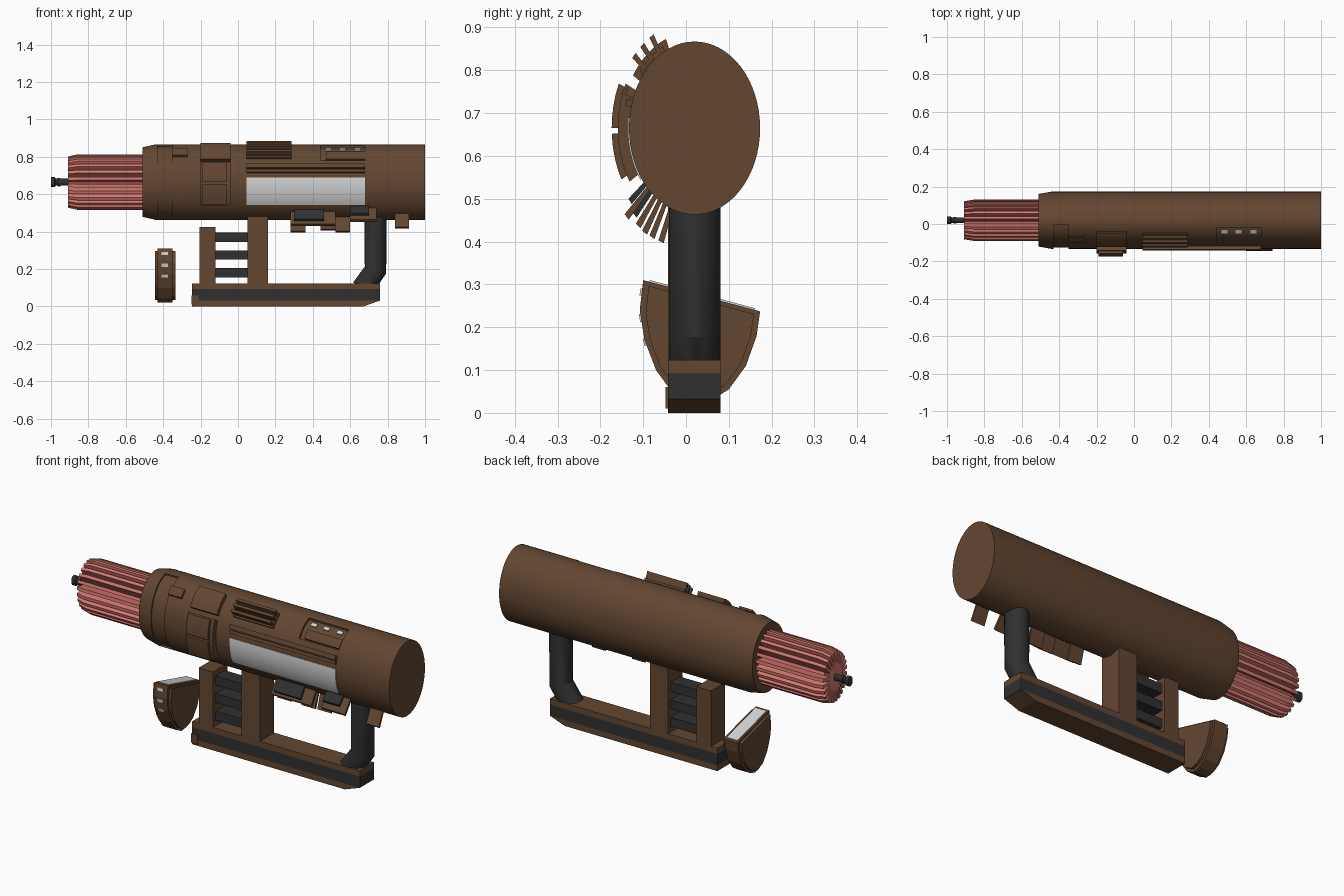
import bpy, bmesh, math
from mathutils import Vector

if "Cube" in bpy.data.objects:
    bpy.data.objects.remove(bpy.data.objects["Cube"])

CY, CZ, RY, RZ = 0.02, 0.665, 0.153, 0.202   # body axis and elliptical radii


def material(name, rgb):
    m = bpy.data.materials.new(name)
    m.diffuse_color = (*rgb, 1)
    m.use_nodes = True
    m.node_tree.nodes["Principled BSDF"].inputs["Base Color"].default_value = m.diffuse_color
    return m


BROWN = material("brown", (0.125, 0.062, 0.031))
DARK = material("charcoal", (0.030, 0.030, 0.031))
PINK = material("coral", (0.68, 0.19, 0.165))
LIGHT = material("light_grey", (0.66, 0.66, 0.66))


def finish(name, bm, mat, smooth=False):
    bmesh.ops.recalc_face_normals(bm, faces=bm.faces)
    me = bpy.data.meshes.new(name)
    bm.to_mesh(me)
    bm.free()
    ob = bpy.data.objects.new(name, me)
    bpy.context.collection.objects.link(ob)
    me.materials.append(mat)
    if smooth:
        smooth_object(ob)
    return ob


def select(ob):
    bpy.ops.object.select_all(action='DESELECT')
    ob.select_set(True)
    bpy.context.view_layer.objects.active = ob


def smooth_object(ob):
    select(ob)
    bpy.ops.object.shade_smooth_by_angle(angle=math.radians(30))


def loft(bm, rings, closed=False):
    """Skin equal-length point rings; cap the ends unless closed."""
    vs = [[bm.verts.new(p) for p in r] for r in rings]
    n = len(vs[0])
    for i in range(len(vs) - (0 if closed else 1)):
        a, b = vs[i], vs[(i + 1) % len(vs)]
        for k in range(n):
            bm.faces.new((a[k], a[(k + 1) % n], b[(k + 1) % n], b[k]))
    if not closed:
        bm.faces.new(vs[0])
        bm.faces.new(vs[-1])


def prism(name, pts, axis, lo, hi, mat):
    """Extrude a 2D outline along x (yz points) or y (xz points)."""
    def put(p, t):
        return (t, p[0], p[1]) if axis == 'x' else (p[0], t, p[1])
    bm = bmesh.new()
    loft(bm, [[put(p, t) for p in pts] for t in (lo, hi)])
    return finish(name, bm, mat)


def box(name, x0, x1, y0, y1, z0, z1, mat):
    return prism(name, [(x0, z0), (x1, z0), (x1, z1), (x0, z1)], 'y', y0, y1, mat)


def ell(x, deg, s, ry=RY, rz=RZ):
    a = math.radians(deg)
    return (x, CY + ry * s * math.cos(a), CZ + rz * s * math.sin(a))


def lathe(name, profile, mat, ry=RY, rz=RZ, segs=64):
    bm = bmesh.new()
    loft(bm, [[ell(x, 360 * k / segs, s, ry, rz) for k in range(segs)] for x, s in profile])
    return finish(name, bm, mat, True)


def arc_plate(name, x0, x1, a0, a1, s0, s1, mat):
    """Curved plate hugging the body between two angles (90 top, 180 front)."""
    n = max(1, int((a1 - a0) / 5))
    bm = bmesh.new()
    loft(bm, [[ell(x0, a, s0), ell(x1, a, s0), ell(x1, a, s1), ell(x0, a, s1)]
              for a in [a0 + (a1 - a0) * k / n for k in range(n + 1)]])
    return finish(name, bm, mat, n > 3)


# Main body with recesses cut in the front side
body = lathe("body", [(-0.51, 0.92), (-0.44, 1), (1.0, 1)], BROWN)
for args in [(-0.43, -0.35, 100, 243, 0.955, 1.1), (0.44, 0.68, 105, 145, 0.94, 1.1)]:
    cutter = arc_plate("recess_cutter", *args, BROWN)
    cutter.hide_render = True
    mod = body.modifiers.new("recess", 'BOOLEAN')
    mod.operation, mod.solver, mod.object = 'DIFFERENCE', 'EXACT', cutter
    select(body)
    bpy.ops.object.modifier_apply(modifier=mod.name)
    bpy.data.objects.remove(cutter)
smooth_object(body)

# Barrel made of radial fins
bm = bmesh.new()
FINS = 24
for k in range(FINS):
    a = 2 * math.pi * (k + 0.5) / FINS
    c, s, h = math.cos(a), math.sin(a), 0.06
    rings = []
    for t in (-h, h):
        rings.append([(x, CY + 0.11 * (r * c - t * s), CZ + 0.148 * (r * s + t * c))
                      for x, r in [(-0.91, 0.12), (-0.91, 0.92), (-0.86, 1), (-0.5, 1), (-0.5, 0.12)]])
    loft(bm, rings)
finish("barrel_fins", bm, PINK)

# Nozzle rod with rings
lathe("nozzle", [(-1.0, 0.027), (-0.98, 0.027), (-0.975, 0.019), (-0.965, 0.019), (-0.963, 0.023),
                 (-0.95, 0.023), (-0.948, 0.018), (-0.5, 0.018)], DARK, 0.75, 1.0, 20)

# Front panel and side rail
arc_plate("front_panel", 0.045, 0.68, 173, 216, 0.98, 1.02, LIGHT)
arc_plate("rail_upper", 0.045, 0.68, 154, 160, 0.98, 1.13, BROWN)
arc_plate("rail_lower", 0.045, 0.68, 161.5, 166, 0.98, 1.09, BROWN)

# Clamp plates
arc_plate("clamp_base", -0.2, -0.04, 154, 212, 0.98, 1.17, BROWN)
arc_plate("clamp_cap_upper", -0.19, -0.06, 156, 180, 1.1, 1.265, BROWN)
arc_plate("clamp_cap_lower", -0.19, -0.06, 183, 208, 1.1, 1.265, BROWN)
arc_plate("clamp_top", -0.2, -0.04, 113, 147, 0.98, 1.12, BROWN)
arc_plate("collar_latch", -0.35, -0.27, 124, 138, 0.98, 1.07, BROWN)

# Cooling ribs on the upper front
for a in (120, 128, 136):
    arc_plate("cooling_rib", 0.045, 0.285, a, a + 3.5, 0.98, 1.25, BROWN)
arc_plate("cooling_rib_base", 0.045, 0.285, 117, 142, 0.98, 1.06, BROWN)

# Indicator recess contents
arc_plate("indicator_ledge", 0.47, 0.68, 128, 143, 0.92, 1.02, BROWN)
for x in (0.485, 0.56, 0.64):
    arc_plate("indicator_light", x - 0.016, x + 0.016, 111, 118, 0.93, 0.97, LIGHT)

# Radial fins below the body
for x0, x1, a, s, mat in [(0.28, 0.36, 247, 1.41, BROWN), (0.44, 0.52, 241, 1.42, BROWN),
                          (0.52, 0.60, 247, 1.41, BROWN), (0.28, 0.52, 231, 1.42, BROWN),
                          (0.60, 0.74, 223, 1.46, BROWN), (0.84, 0.915, 236, 1.43, BROWN),
                          (0.30, 0.46, 226, 1.36, DARK), (0.60, 0.70, 219, 1.3, DARK)]:
    arc_plate("lower_fin", x0, x1, a, a + 3.5, 0.95, s, mat)

# Base rail: brown, charcoal, brown layers
Y0, Y1 = -0.042, 0.081
prism("base_bottom", [(-0.245, 0), (0.67, 0), (0.76, 0.032), (-0.245, 0.032)], 'y', Y0, Y1, BROWN)
box("base_stripe", -0.245, 0.76, Y0, Y1, 0.032, 0.093, DARK)
box("base_top", -0.245, 0.76, Y0, Y1, 0.093, 0.124, BROWN)
box("base_clip", -0.248, -0.21, Y0 - 0.006, Y0 + 0.02, 0.01, 0.06, BROWN)

# Posts with rungs between
box("front_post", -0.206, -0.12, Y0, Y1, 0.12, 0.425, BROWN)
box("main_post", 0.05, 0.16, Y0, Y1, 0.12, 0.50, BROWN)
for z in (0.18, 0.275, 0.37):
    box("grip_rung", -0.13, 0.06, -0.02, 0.06, z - 0.025, z + 0.025, DARK)

# Bent rear tube
cu = bpy.data.curves.new("rear_tube", 'CURVE')
cu.dimensions = '3D'
cu.bevel_depth, cu.bevel_resolution, cu.use_fill_caps = 0.06, 6, True
sp = cu.splines.new('POLY')
path = [(0.735, 0.52), (0.735, 0.195), (0.665, 0.095)]
sp.points.add(len(path) - 1)
for p, (x, z) in zip(sp.points, path):
    p.co = (x, CY, z, 1)
tube = bpy.data.objects.new("rear_tube", cu)
bpy.context.collection.objects.link(tube)
cu.materials.append(DARK)
select(tube)
bpy.ops.object.convert(target='MESH')
smooth_object(bpy.context.object)

# Detached half-round magazine with wider inset sides
outline = [(-0.1, 0.31), (-0.108, 0.24), (-0.097, 0.17), (-0.07, 0.10), (-0.03, 0.045), (0.02, 0.02),
           (0.06, 0.03), (0.10, 0.055), (0.14, 0.11), (0.165, 0.18), (0.173, 0.237)]
inner = [(0.03 + (y - 0.03) * 0.9, 0.175 + (z - 0.175) * 0.9) for y, z in outline]
prism("magazine", outline, 'x', -0.43, -0.35, BROWN)
prism("magazine_sides", inner, 'x', -0.445, -0.335, BROWN)


def strip(name, a, b, x0, x1):
    """Thin light plate laid on an edge of the magazine."""
    a, b = Vector(a), Vector(b)
    d = (b - a).normalized()
    n = Vector((-d.y, d.x)) * 0.004
    prism(name, [a - n, b - n, b + n, a + n], 'x', x0, x1, LIGHT)


strip("magazine_top_strip", (-0.085, 0.306), (0.16, 0.2405), -0.422, -0.358)
strip("magazine_light", (-0.1025, 0.29), (-0.1045, 0.274), -0.408, -0.375)
strip("magazine_light", (-0.106, 0.231), (-0.103, 0.213), -0.408, -0.375)
strip("magazine_light", (-0.097, 0.173), (-0.0925, 0.157), -0.408, -0.375)
